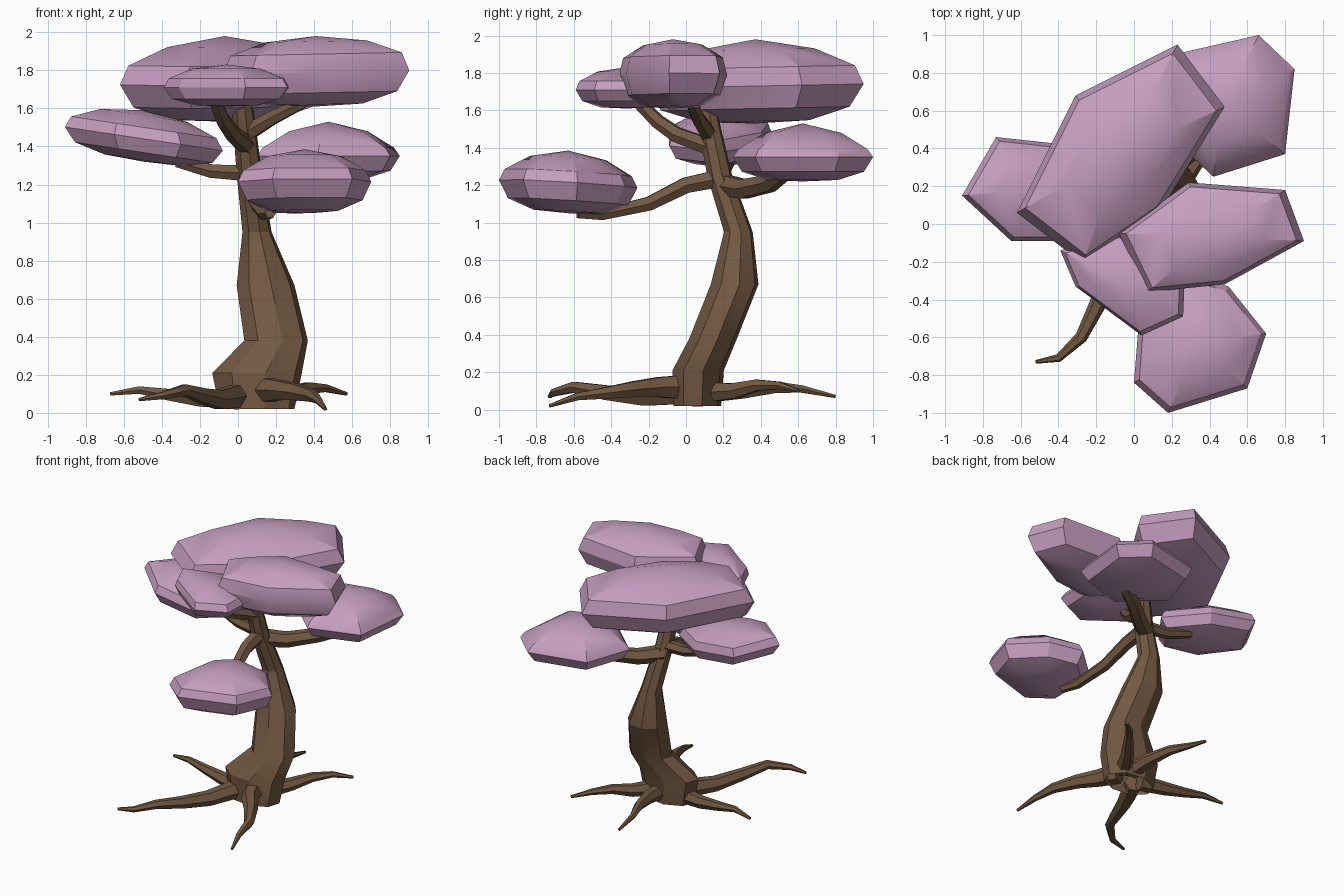
import bpy, bmesh, math
from mathutils import Vector

cube = bpy.data.objects.get("Cube")
if cube:
    bpy.data.objects.remove(cube, do_unlink=True)


def material(name, rgb):
    m = bpy.data.materials.new(name)
    m.use_nodes = True
    m.diffuse_color = (*rgb, 1)
    m.node_tree.nodes["Principled BSDF"].inputs["Base Color"].default_value = (*rgb, 1)
    return m


bark = material("brown bark", (0.17, 0.10, 0.055))
blossom = material("pink leaves", (0.56, 0.34, 0.52))


def loft(name, rings, mat, angle, peaks=None):
    """Skin a stack of equal rings; close the ends with peak points if given."""
    bm = bmesh.new()
    loops = [[bm.verts.new(p) for p in ring] for ring in rings]
    n = len(loops[0])
    for a, b in zip(loops, loops[1:]):
        for i in range(n):
            j = (i + 1) % n
            bm.faces.new((a[i], a[j], b[j], b[i]))
    if peaks:
        for end, peak in zip((loops[0], loops[-1]), peaks):
            tip = bm.verts.new(peak)
            for i in range(n):
                bm.faces.new((end[i], end[(i + 1) % n], tip))
    bmesh.ops.recalc_face_normals(bm, faces=bm.faces)
    mesh = bpy.data.meshes.new(name)
    bm.to_mesh(mesh)
    bm.free()
    mesh.materials.append(mat)
    ob = bpy.data.objects.new(name, mesh)
    bpy.context.collection.objects.link(ob)
    bpy.ops.object.select_all(action='DESELECT')
    ob.select_set(True)
    bpy.context.view_layer.objects.active = ob
    bpy.ops.object.shade_smooth_by_angle(angle=math.radians(angle))


def limb(name, path, r0, r1, sides=6):
    """Tapered tube with rings square to the path."""
    pts = [Vector(p) for p in path]
    rings = []
    for i, p in enumerate(pts):
        d = (pts[min(i + 1, len(pts) - 1)] - pts[max(i - 1, 0)]).normalized()
        u = d.cross(Vector((0, 0, 1))).normalized()
        v = u.cross(d)
        r = r0 + (r1 - r0) * i / (len(pts) - 1)
        rings.append([p + r * (u * math.cos(t) + v * math.sin(t))
                      for t in (math.tau * k / sides for k in range(sides))])
    loft(name, rings, bark, 30, [pts[0], pts[-1]])


def cloud(name, outline, low, mid, high, slope=(0, 0), rim=0.4, crown=0.82):
    """Faceted leaf cushion: chamfered sides, shallow domes above and below."""
    cx = (min(p[0] for p in outline) + max(p[0] for p in outline)) / 2
    cy = (min(p[1] for p in outline) + max(p[1] for p in outline)) / 2

    def point(x, y, z):
        return (x, y, z + slope[0] * (x - cx) + slope[1] * (y - cy))

    up, down = high - mid, mid - low
    profile = [(0.5, low + 0.06 * down), (0.87, mid - 0.6 * down), (1, mid),
               (0.92, mid + rim * up), (0.55, mid + crown * up)]
    rings = [[point(cx + (x - cx) * s, cy + (y - cy) * s, z) for x, y in outline]
             for s, z in profile]
    loft(name, rings, blossom, 29, [point(cx, cy, low), point(cx, cy, high)])


# Trunk: leaning, flared at the foot, open ended (x, y, z, half width, half depth)
trunk = [(.1, .06, .02, .2, .13), (.1, .065, .21, .24, .14), (.2, .145, .38, .17, .13),
         (.145, .26, .67, .155, .13), (.1, .28, .95, .078, .078),
         (.06, .18, 1.25, .068, .068), (.02, .1, 1.64, .057, .057)]
loft("trunk", [[(x + a * math.cos(t), y + b * math.sin(t), z)
                for t in (math.tau * (k + .25) / 8 for k in range(8))]
               for x, y, z, a, b in trunk], bark, 25)

# Branches
limb("front_branch", [(.06, .2, 1.24), (.07, .0, 1.2), (.1, -.2, 1.1),
                      (.14, -.45, 1.045), (.17, -.58, 1.05)], .055, .03)
limb("back_branch", [(.05, .2, 1.2), (.2, .31, 1.18), (.38, .45, 1.21), (.54, .53, 1.27)], .065, .045)
limb("right_branch", [(.04, .18, 1.26), (-.14, .2, 1.27), (-.32, .23, 1.32)], .048, .033)
limb("upper_front_branch", [(.05, .14, 1.4), (-.03, -.05, 1.47), (-.08, -.15, 1.54),
                            (-.12, -.25, 1.64)], .05, .036)
limb("upper_left_branch", [(.03, .13, 1.46), (.18, .07, 1.55), (.36, .03, 1.64)], .048, .033)

# Roots
limb("front_right_root", [(.0, .0, .09), (-.1, -.22, .07), (-.19, -.42, .09),
                          (-.28, -.6, .12), (-.4, -.71, .09), (-.52, -.73, .07)], .068, .01)
limb("front_left_root", [(.14, .0, .12), (.2, -.14, .12), (.3, -.27, .11),
                         (.39, -.42, .09), (.42, -.58, .07), (.46, -.73, .02)], .075, .01)
limb("back_left_root", [(.18, .1, .09), (.28, .26, .1), (.37, .38, .13),
                        (.46, .5, .13), (.57, .6, .1)], .06, .01)
limb("back_root", [(.12, .12, .09), (.12, .3, .1), (.07, .48, .12),
                   (.02, .62, .11), (.015, .8, .07)], .06, .01)
limb("right_root", [(.0, .06, .07), (-.2, .1, .075), (-.36, .12, .095),
                    (-.52, .14, .12), (-.67, .17, .1)], .06, .01)

# Leaf cushions
cloud("top_leaves", [(-.62, .06), (-.31, .68), (.23, .95), (.48, .62), (.14, .07), (-.27, -.21)],
      1.53, 1.73, 1.98, (0, .02), .4, .78)
cloud("top_left_leaves", [(-.08, -.05), (.29, .22), (.8, .18), (.9, -.09), (.48, -.32), (.07, -.36)],
      1.61, 1.79, 1.98, (.02, 0), .5, .85)
cloud("back_left_leaves", [(.1, .55), (.22, .9), (.66, 1), (.85, .82), (.8, .37), (.42, .25)],
      1.22, 1.35, 1.53, (0, 0), .24, .72)
cloud("front_leaves", [(0, -.84), (.03, -.46), (.25, -.26), (.5, -.33), (.7, -.58), (.6, -.87), (.18, -1)],
      1.05, 1.21, 1.385, (.02, -.06), .34, .78)
cloud("right_leaves", [(-.91, .15), (-.73, .46), (-.36, .42), (-.08, .2), (-.3, -.09), (-.65, -.09)],
      1.32, 1.44, 1.59, (-.15, 0))
cloud("small_front_leaves", [(-.39, -.14), (-.31, -.33), (.04, -.59), (.26, -.49), (.27, -.25), (-.08, -.05)],
      1.61, 1.71, 1.83)
